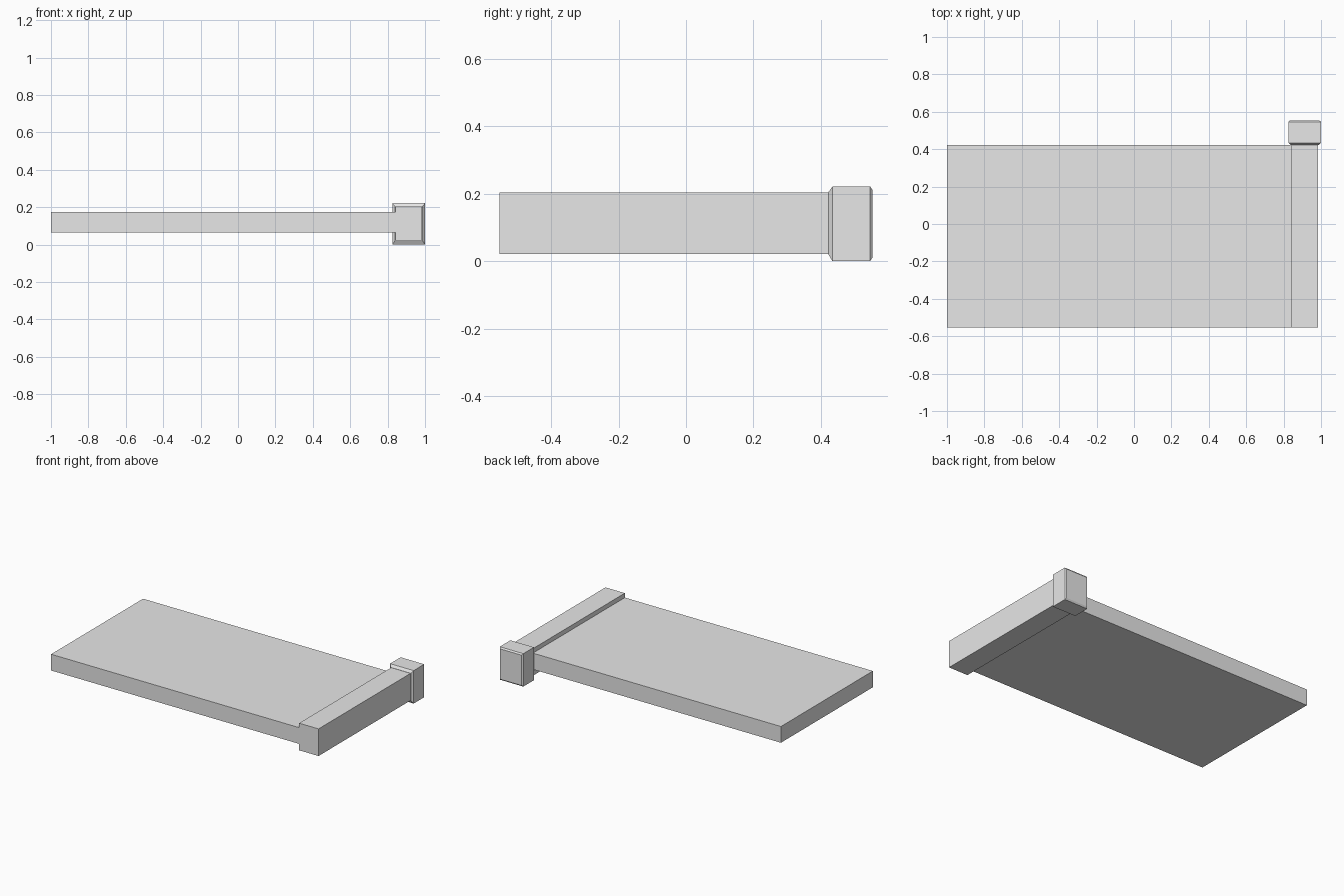
import bpy
import bmesh

if "Cube" in bpy.data.objects:
    bpy.data.objects.remove(bpy.data.objects["Cube"])

grey = bpy.data.materials.new("light grey")
grey.diffuse_color = (0.8, 0.8, 0.8, 1)
grey.use_nodes = True
grey.node_tree.nodes["Principled BSDF"].inputs["Base Color"].default_value = grey.diffuse_color


def loft(name, rings):
    """Rectangular rings (y, x0, x1, z0, z1) joined along y, closed at both ends."""
    bm = bmesh.new()
    loops = [[bm.verts.new((x, y, z)) for x, z in ((x0, z0), (x1, z0), (x1, z1), (x0, z1))]
             for y, x0, x1, z0, z1 in rings]
    bm.faces.new(loops[0])
    bm.faces.new(loops[-1][::-1])
    for a, b in zip(loops, loops[1:]):
        for i in range(4):
            j = (i + 1) % 4
            bm.faces.new((a[i], b[i], b[j], a[j]))
    bmesh.ops.recalc_face_normals(bm, faces=bm.faces)
    mesh = bpy.data.meshes.new(name)
    bm.to_mesh(mesh)
    bm.free()
    mesh.materials.append(grey)
    obj = bpy.data.objects.new(name, mesh)
    bpy.context.collection.objects.link(obj)


FRONT, BACK = -0.553, 0.422

# Flat slab
loft("slab", [(y, -1.0, 0.841, 0.064, 0.173) for y in (FRONT, BACK)])

# Thicker rail along the right end
loft("end_rail", [(y, 0.841, 0.985, 0.021, 0.203) for y in (FRONT, BACK)])

# Block at the back of the rail, chamfered at its front and back rims
loft("end_block", [
    (BACK, 0.839, 0.987, 0.020, 0.204),
    (0.434, 0.825, 1.0, 0.0, 0.221),
    (0.546, 0.825, 1.0, 0.0, 0.221),
    (0.553, 0.833, 0.992, 0.011, 0.211),
])
